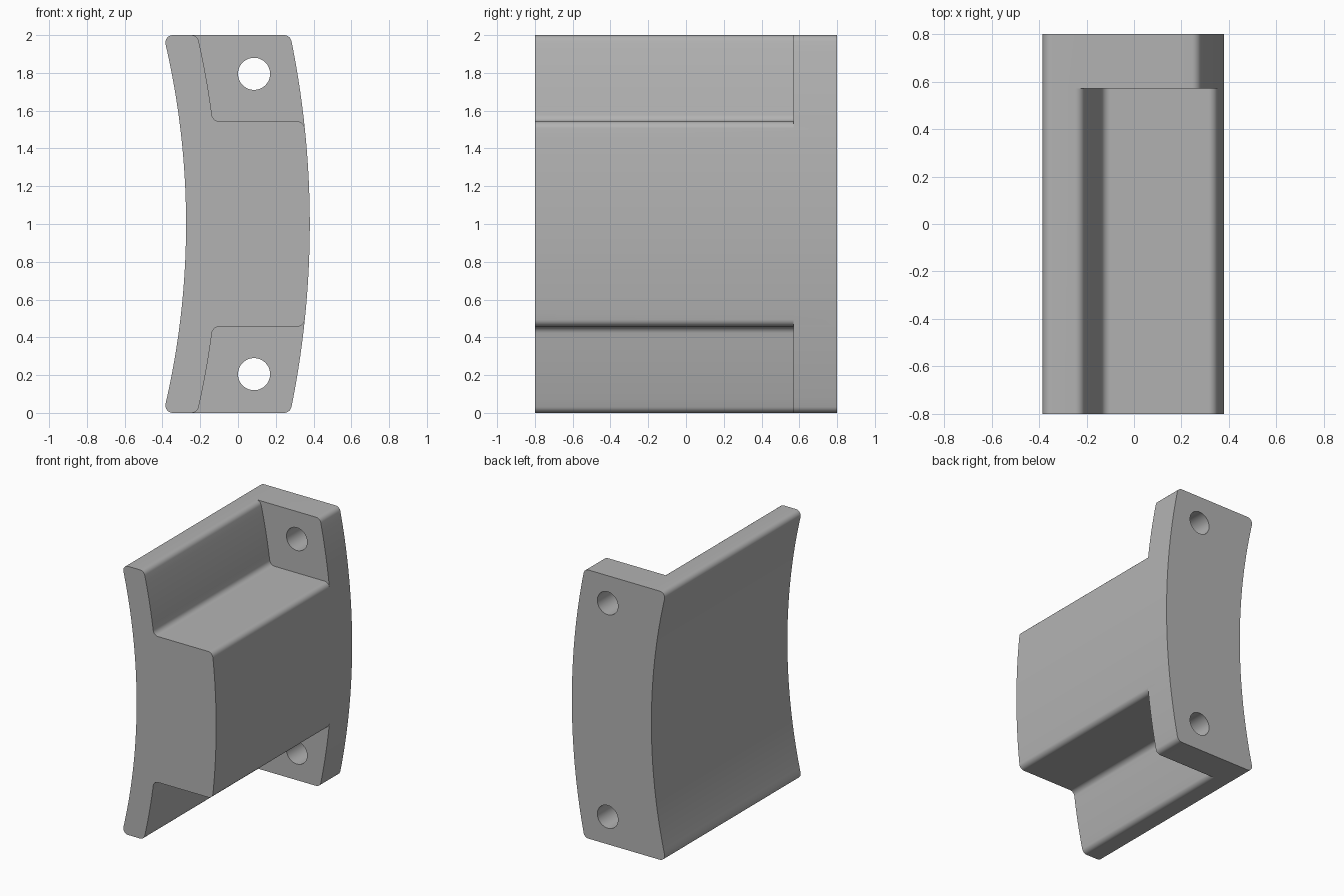
import bpy, bmesh, math
from mathutils import Vector

cube = bpy.data.objects.get("Cube")
if cube:
    bpy.data.objects.remove(cube, do_unlink=True)

# Concentric arcs (centre far to the left), heights measured from mid height
CENTRE = -4.505
INNER, LEDGE, OUTER = 4.23, 4.405, 4.885
FRONT, STEP, BACK = -0.8, 0.57, 0.8
SHELF, RADIUS = 0.543, 0.04


def on_arc(r, h):
    return Vector((CENTRE + math.sqrt(r * r - h * h), h))


def arc(r, h0, h1, n):
    return [on_arc(r, h0 + (h1 - h0) * i / n) for i in range(n + 1)]


def fillet(a, corner, b, r=RADIUS, n=8):
    """Points of a round that replaces a corner between two edges."""
    u, v = (a - corner).normalized(), (b - corner).normalized()
    half = u.angle(v) / 2
    mid = corner + (u + v).normalized() * (r / math.sin(half))
    s = corner + u * (r / math.tan(half)) - mid
    e = corner + v * (r / math.tan(half)) - mid
    turn = s.angle(e)
    return [mid + (s * math.sin(turn * (1 - i / n)) + e * math.sin(turn * i / n))
            / math.sin(turn) for i in range(n + 1)]


def mirrored(path):
    return [Vector((p.x, -p.y)) for p in reversed(path)]


# Upper half paths, running clockwise
top_inner, top_ledge, top_outer = (on_arc(r, 1) for r in (INNER, LEDGE, OUTER))
shelf_in = on_arc(LEDGE, SHELF)
shelf_out = on_arc(OUTER, SHELF)

inner_round = fillet(on_arc(INNER, 0.9), top_inner, top_ledge)
tooth = (fillet(top_inner, top_ledge, on_arc(LEDGE, 0.9))
         + arc(LEDGE, 0.93, 0.62, 10)
         + fillet(on_arc(LEDGE, 0.6), shelf_in, shelf_out)
         + fillet(shelf_in, shelf_out, on_arc(OUTER, 0.45)))
flange = ([tooth[0]] + fillet(top_ledge, top_outer, on_arc(OUTER, 0.9))
          + arc(OUTER, 0.92, 0.54, 12) + [tooth[-1]])
inner = mirrored(inner_round) + arc(INNER, -0.92, 0.92, 48) + inner_round
outer = arc(OUTER, 0.47, -0.47, 28)

body_outline = inner + tooth + outer + mirrored(tooth)
flange_outline = inner + flange + outer + mirrored(flange)

# Saddle block: one closed solid
bm = bmesh.new()


def ring(path, y):
    return [bm.verts.new((p.x, y, p.y + 1)) for p in path]


def walls(path, y0, y1):
    a, b = ring(path, y0), ring(path, y1)
    for i in range(len(path)):
        j = (i + 1) % len(path)
        bm.faces.new((a[i], a[j], b[j], b[i]))


walls(body_outline, FRONT, STEP)
walls(flange_outline, STEP, BACK)
bm.faces.new(ring(body_outline, FRONT))
bm.faces.new(ring(flange_outline, BACK))
for t, f in ((tooth, flange), (mirrored(tooth), mirrored(flange))):
    bm.faces.new(ring(f + t[-2:0:-1], STEP))
bmesh.ops.remove_doubles(bm, verts=bm.verts, dist=0.00005)
bmesh.ops.recalc_face_normals(bm, faces=bm.faces)

mesh = bpy.data.meshes.new("saddle_block")
bm.to_mesh(mesh)
bm.free()
block = bpy.data.objects.new("saddle_block", mesh)
bpy.context.collection.objects.link(block)

grey = bpy.data.materials.new("plain_grey")
grey.use_nodes = True
colour = (0.45, 0.45, 0.45, 1)
grey.diffuse_color = colour
grey.node_tree.nodes["Principled BSDF"].inputs["Base Color"].default_value = colour
mesh.materials.append(grey)

# Bolt holes through the flange
for z in (0.205, 1.795):
    bpy.ops.mesh.primitive_cylinder_add(vertices=48, radius=0.085, depth=0.5,
                                        location=(0.085, 0.7, z),
                                        rotation=(math.pi / 2, 0, 0))
    cutter = bpy.context.object
    cutter.name = "bolt_hole_cutter"
    cutter.hide_render = True
    cutter.data.materials.append(grey)
    cut = block.modifiers.new("bolt_hole", 'BOOLEAN')
    cut.operation, cut.solver, cut.object = 'DIFFERENCE', 'EXACT', cutter
    bpy.context.view_layer.objects.active = block
    bpy.ops.object.modifier_apply(modifier=cut.name)
    bpy.data.objects.remove(cutter, do_unlink=True)

bpy.ops.object.select_all(action='DESELECT')
block.select_set(True)
bpy.context.view_layer.objects.active = block
bpy.ops.object.shade_smooth_by_angle(angle=math.radians(30))
